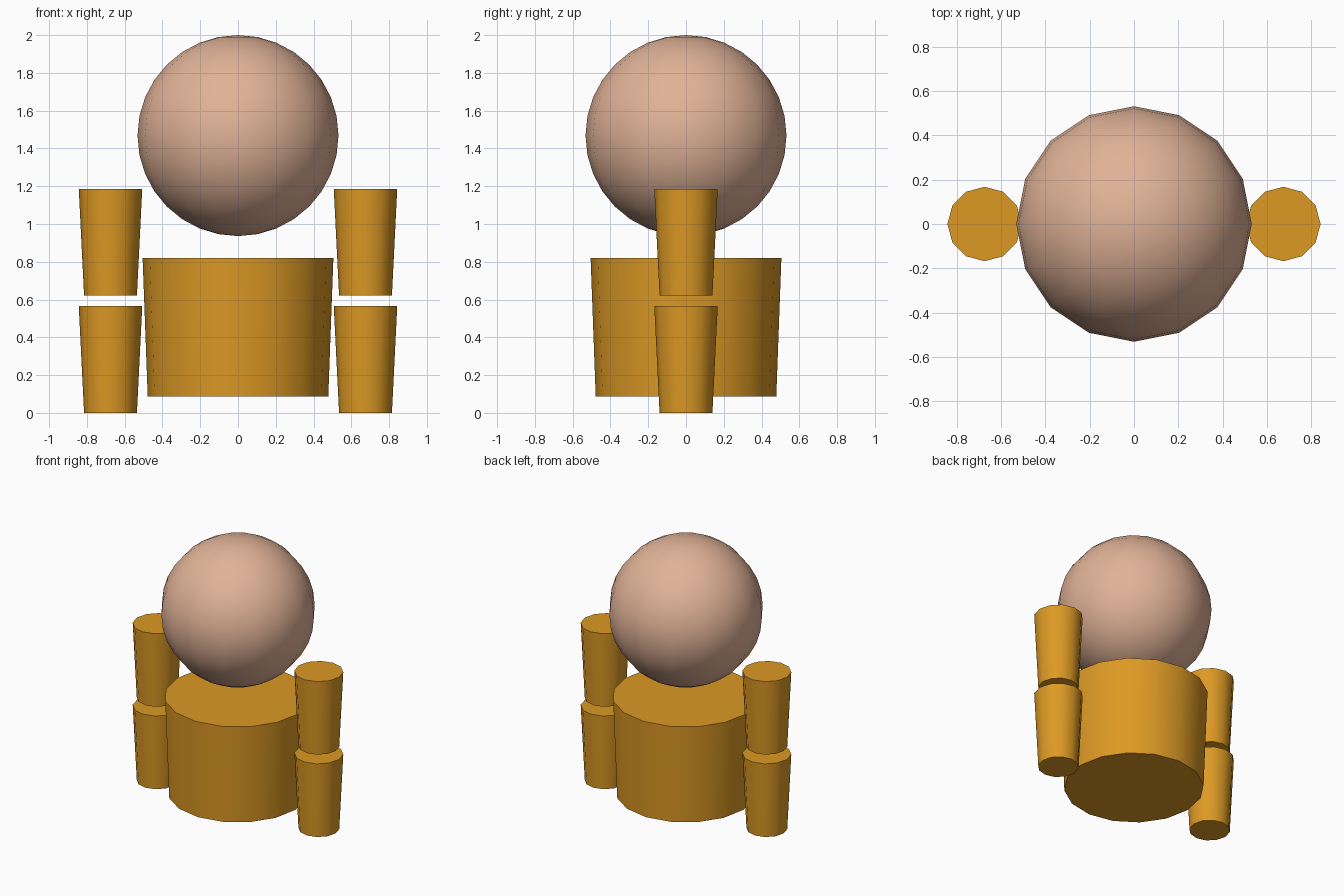
import bpy
import math

if "Cube" in bpy.data.objects:
    bpy.data.objects.remove(bpy.data.objects["Cube"])


def material(name, color):
    m = bpy.data.materials.new(name)
    m.diffuse_color = (*color, 1)
    m.use_nodes = True
    m.node_tree.nodes["Principled BSDF"].inputs["Base Color"].default_value = m.diffuse_color
    return m


skin = material("skin", (0.75, 0.45, 0.31))
gold = material("gold", (0.72, 0.32, 0.018))


def finish(name, mat):
    ob = bpy.context.object
    ob.name = name
    ob.data.materials.append(mat)
    bpy.ops.object.shade_smooth_by_angle(angle=math.radians(40))


def tapered(name, x, z0, z1, r0, r1, sides):
    bpy.ops.mesh.primitive_cone_add(vertices=sides, radius1=r0, radius2=r1,
                                    depth=z1 - z0, location=(x, 0, (z0 + z1) / 2))
    finish(name, gold)


# Head
bpy.ops.mesh.primitive_uv_sphere_add(segments=16, ring_count=16, radius=0.532,
                                     location=(0, 0, 1.468))
finish("head", skin)

# Torso
tapered("torso", 0, 0.087, 0.82, 0.478, 0.505, 16)

# Arms and legs on both sides
for side, x in (("left", -0.675), ("right", 0.675)):
    tapered(side + "_arm", x, 0.622, 1.186, 0.14, 0.168, 12)
    tapered(side + "_leg", x, 0, 0.565, 0.14, 0.168, 12)
